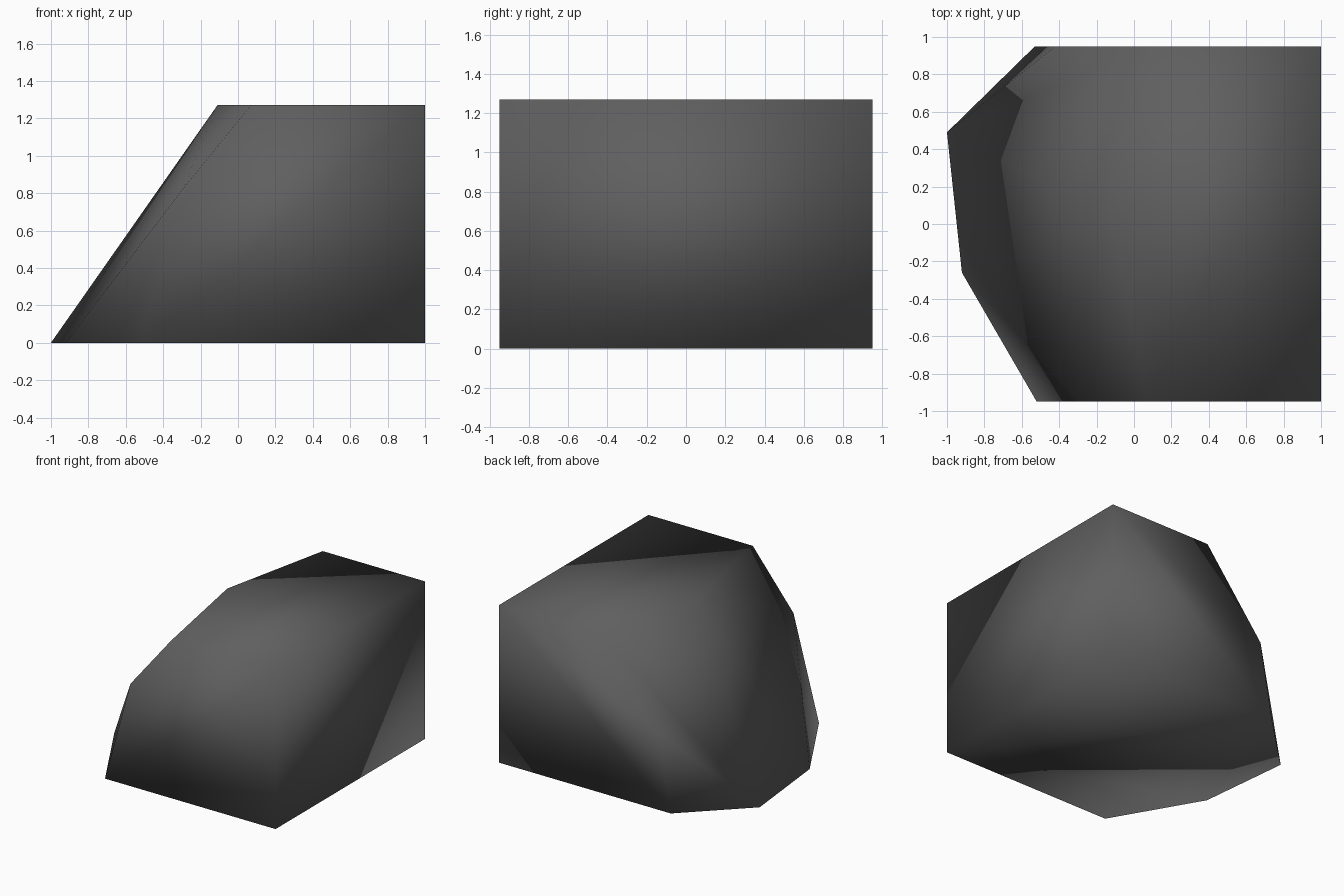
import bpy
import bmesh
import math

cube = bpy.data.objects.get("Cube")
if cube:
    bpy.data.objects.remove(cube, do_unlink=True)

# Dark stone material
stone = bpy.data.materials.new("dark_grey_stone")
stone.use_nodes = True
colour = (0.115, 0.115, 0.115, 1)
stone.diffuse_color = colour
bsdf = next(n for n in stone.node_tree.nodes if n.type == "BSDF_PRINCIPLED")
bsdf.inputs["Base Color"].default_value = colour

HALF, TOP = 0.95, 1.27

# Chipped outline at the base, around the shoulders and on the flat top
base = [(1, -HALF), (1, HALF), (-0.53, HALF), (-1, 0.49), (-0.92, -0.26), (-0.52, -HALF)]
crown = [(1, -HALF), (1, HALF), (0.09, HALF), (-0.11, 0.02), (0.07, -HALF)]
shoulders = [(-0.293, -HALF, 0.825), (-0.42, HALF, 0.62)]
corners = [(x, y, 0) for x, y in base] + [(x, y, TOP) for x, y in crown] + shoulders

# Convex block with its coplanar facets merged
bm = bmesh.new()
for co in corners:
    bm.verts.new(co)
bmesh.ops.convex_hull(bm, input=bm.verts[:])
bmesh.ops.dissolve_limit(bm, angle_limit=math.radians(2.5), verts=bm.verts[:], edges=bm.edges[:])
bmesh.ops.recalc_face_normals(bm, faces=bm.faces[:])
for face in bm.faces:
    face.smooth = True

mesh = bpy.data.meshes.new("rock_block")
bm.to_mesh(mesh)
bm.free()
mesh.materials.append(stone)
rock = bpy.data.objects.new("rock_block", mesh)
bpy.context.collection.objects.link(rock)
